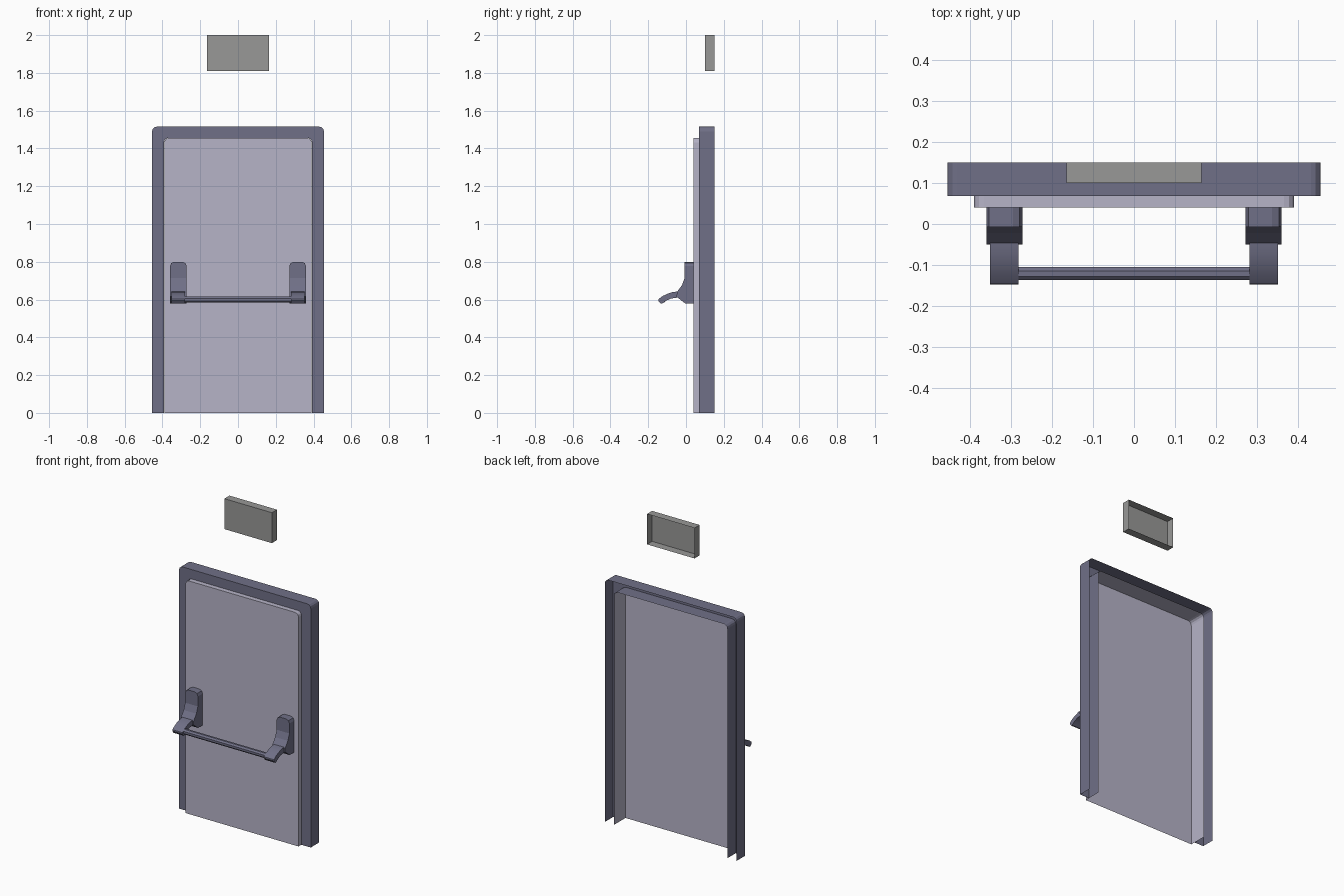
import bpy, bmesh, math

if "Cube" in bpy.data.objects:
    bpy.data.objects.remove(bpy.data.objects["Cube"])


def material(name, rgb):
    m = bpy.data.materials.new(name)
    m.diffuse_color = (*rgb, 1)
    m.use_nodes = True
    m.node_tree.nodes["Principled BSDF"].inputs["Base Color"].default_value = m.diffuse_color
    return m


LIGHT = material("pale lilac grey", (0.47, 0.455, 0.575))
DARK = material("slate grey", (0.162, 0.162, 0.242))
GREY = material("sign grey", (0.315, 0.315, 0.31))


def finish(bm, name, mat, smooth=None):
    bmesh.ops.recalc_face_normals(bm, faces=bm.faces)
    me = bpy.data.meshes.new(name)
    bm.to_mesh(me)
    bm.free()
    ob = bpy.data.objects.new(name, me)
    me.materials.append(mat)
    bpy.context.collection.objects.link(ob)
    if smooth:
        bpy.context.view_layer.objects.active = ob
        ob.select_set(True)
        bpy.ops.object.shade_smooth_by_angle(angle=math.radians(smooth))
        ob.select_set(False)
    return ob


def arch(half, height, r=0.024, n=3):
    """Upside-down U outline with rounded top corners, as (x, z)."""
    right = [(half, 0)]
    for i in range(n + 1):
        a = math.pi / 2 * i / n
        right.append((half - r + r * math.cos(a), height - r + r * math.sin(a)))
    return right + [(-x, z) for x, z in reversed(right)]


def arch_shell(name, mat, rings, fill=False):
    """Join successive arch outlines (half width, height, y) into an open shell."""
    bm = bmesh.new()
    loops = [[bm.verts.new((x, y, z)) for x, z in arch(h, t)] for h, t, y in rings]
    for a, b in zip(loops, loops[1:]):
        for i in range(len(a) - 1):
            bm.faces.new((a[i], a[i + 1], b[i + 1], b[i]))
    if fill:
        bm.faces.new(loops[-1])
    return finish(bm, name, mat)


def extrude_x(profile, x0, x1):
    """Prism from a (y, z) profile."""
    bm = bmesh.new()
    f = bm.faces.new([bm.verts.new((x0, y, z)) for y, z in profile])
    ext = bmesh.ops.extrude_face_region(bm, geom=[f])["geom"]
    bmesh.ops.translate(bm, vec=(x1 - x0, 0, 0),
                        verts=[v for v in ext if isinstance(v, bmesh.types.BMVert)])
    return bm


def mirror(ob):
    mod = ob.modifiers.new("mirror", 'MIRROR')
    mod.use_axis[0] = True


# Door frame: U-shaped channel, open at the back and bottom
arch_shell("door_frame", DARK, [(0.455, 1.515, 0.15), (0.455, 1.515, 0.068),
                                (0.3915, 1.4565, 0.068), (0.3915, 1.4565, 0.15)])

# Door panel: shallow open-backed tray
arch_shell("door_panel", LIGHT, [(0.39, 1.455, 0.15), (0.39, 1.455, 0.04)], fill=True)

# Handle brackets: base with a sloped front and clipped top corners
bm = extrude_x([(0.04, 0.58), (0.04, 0.8), (-0.007, 0.8), (-0.007, 0.715),
                (-0.022, 0.675), (-0.048, 0.64), (-0.05, 0.615), (-0.005, 0.58)],
               0.272, 0.36)
top = [e for e in bm.edges if all(v.co.z > 0.79 for v in e.verts)
       and abs(e.verts[0].co.x - e.verts[1].co.x) < 1e-5]
bmesh.ops.bevel(bm, geom=top, offset=0.023, segments=2, affect='EDGES', profile=0.5)
back = [f for f in bm.faces if all(v.co.y > 0.039 for v in f.verts)]
bmesh.ops.delete(bm, geom=back, context='FACES')
mirror(finish(bm, "handle_bracket", DARK))

# Handle arms: curved down and forward from the brackets
bm = extrude_x([(-0.035, 0.643), (-0.07, 0.64), (-0.1, 0.63), (-0.125, 0.618),
                (-0.146, 0.602), (-0.147, 0.594), (-0.134, 0.578), (-0.127, 0.578),
                (-0.105, 0.594), (-0.08, 0.605), (-0.035, 0.612)], 0.281, 0.351)
mirror(finish(bm, "handle_arm", DARK, 35))

# Push bar between the arms
bar = [(-0.121 + 0.017 * math.cos(math.tau * i / 8 + math.pi / 8),
        0.6 + 0.017 * math.sin(math.tau * i / 8 + math.pi / 8)) for i in range(8)]
finish(extrude_x(bar, -0.285, 0.285), "push_bar", DARK)

# Sign box above the door, open at the back
bm = extrude_x([(0.15, 1.81), (0.1, 1.81), (0.1, 2.0), (0.15, 2.0)], -0.164, 0.164)
back = [f for f in bm.faces if all(v.co.y > 0.149 for v in f.verts)]
bmesh.ops.delete(bm, geom=back, context='FACES')
finish(bm, "sign_box", GREY)
